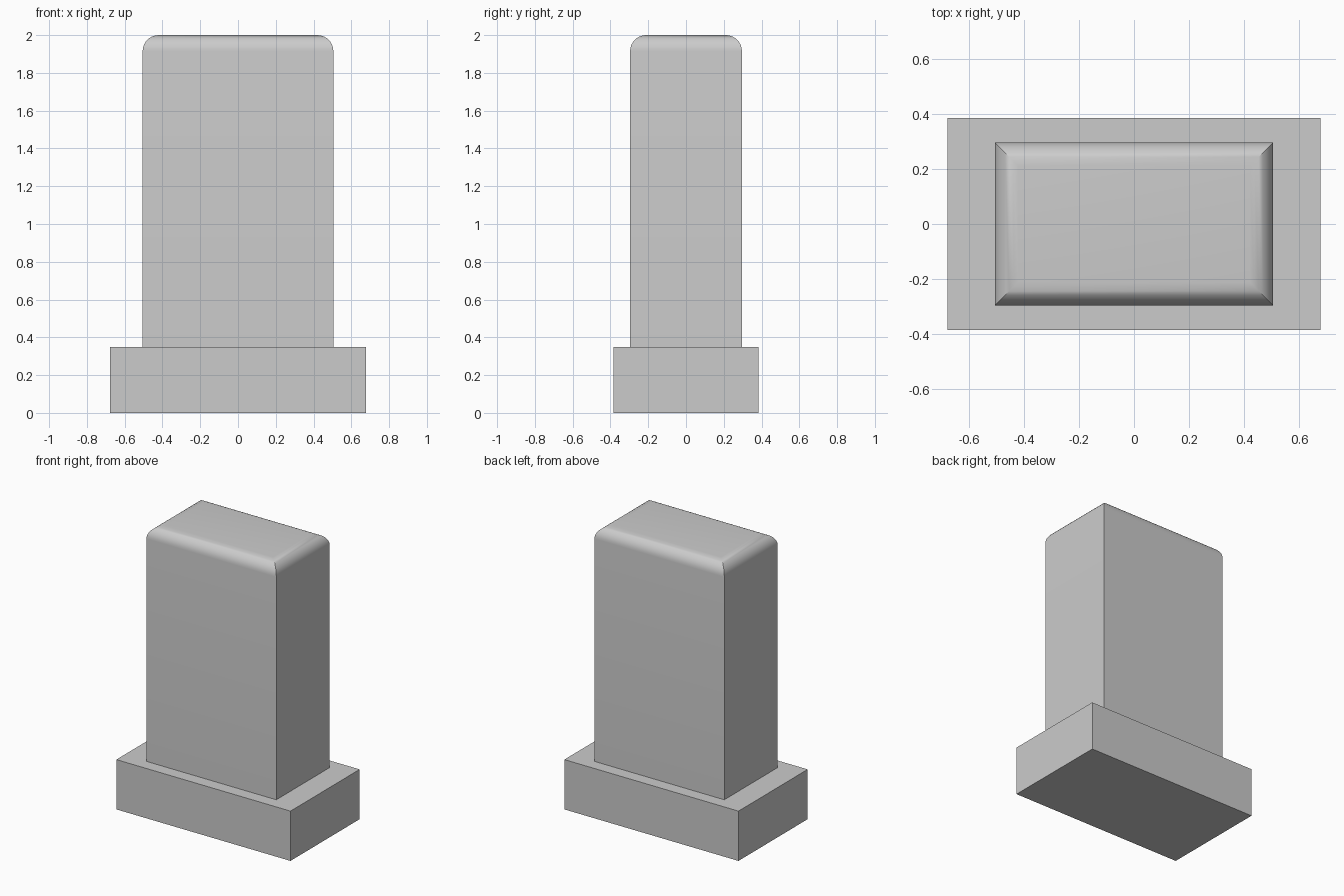
import bpy
import bmesh

# Remove the default cube
default = bpy.data.objects.get("Cube")
if default:
    bpy.data.objects.remove(default, do_unlink=True)

# Single grey material
GREY = (0.6, 0.6, 0.6, 1.0)
grey = bpy.data.materials.new("stone_grey")
grey.use_nodes = True
grey.diffuse_color = GREY
grey.node_tree.nodes["Principled BSDF"].inputs["Base Color"].default_value = GREY


def block(name, half_x, half_y, bottom, top, top_radius=0.0):
    """Box whose top rim can be rounded, leaving the upright corners sharp."""
    bm = bmesh.new()
    bmesh.ops.create_cube(bm, size=2)
    for v in bm.verts:
        v.co.x *= half_x
        v.co.y *= half_y
        v.co.z = top if v.co.z > 0 else bottom
    if top_radius:
        rim = [e for e in bm.edges if all(v.co.z == e.verts[0].co.z > bottom + 0.01 for v in e.verts)]
        bmesh.ops.bevel(bm, geom=rim, offset=top_radius, segments=8,
                        profile=0.5, affect='EDGES')
    mesh = bpy.data.meshes.new(name)
    bm.to_mesh(mesh)
    bm.free()
    mesh.materials.append(grey)
    obj = bpy.data.objects.new(name, mesh)
    bpy.context.collection.objects.link(obj)
    return obj


# Plinth and upright slab
base = block("base", 0.677, 0.384, 0.0, 0.35)
slab = block("upright_slab", 0.505, 0.296, 0.35, 2.0, top_radius=0.085)

# Smooth the rounded rim, keep corners crisp
bpy.ops.object.select_all(action='DESELECT')
slab.select_set(True)
bpy.context.view_layer.objects.active = slab
bpy.ops.object.shade_smooth_by_angle(angle=0.52)
